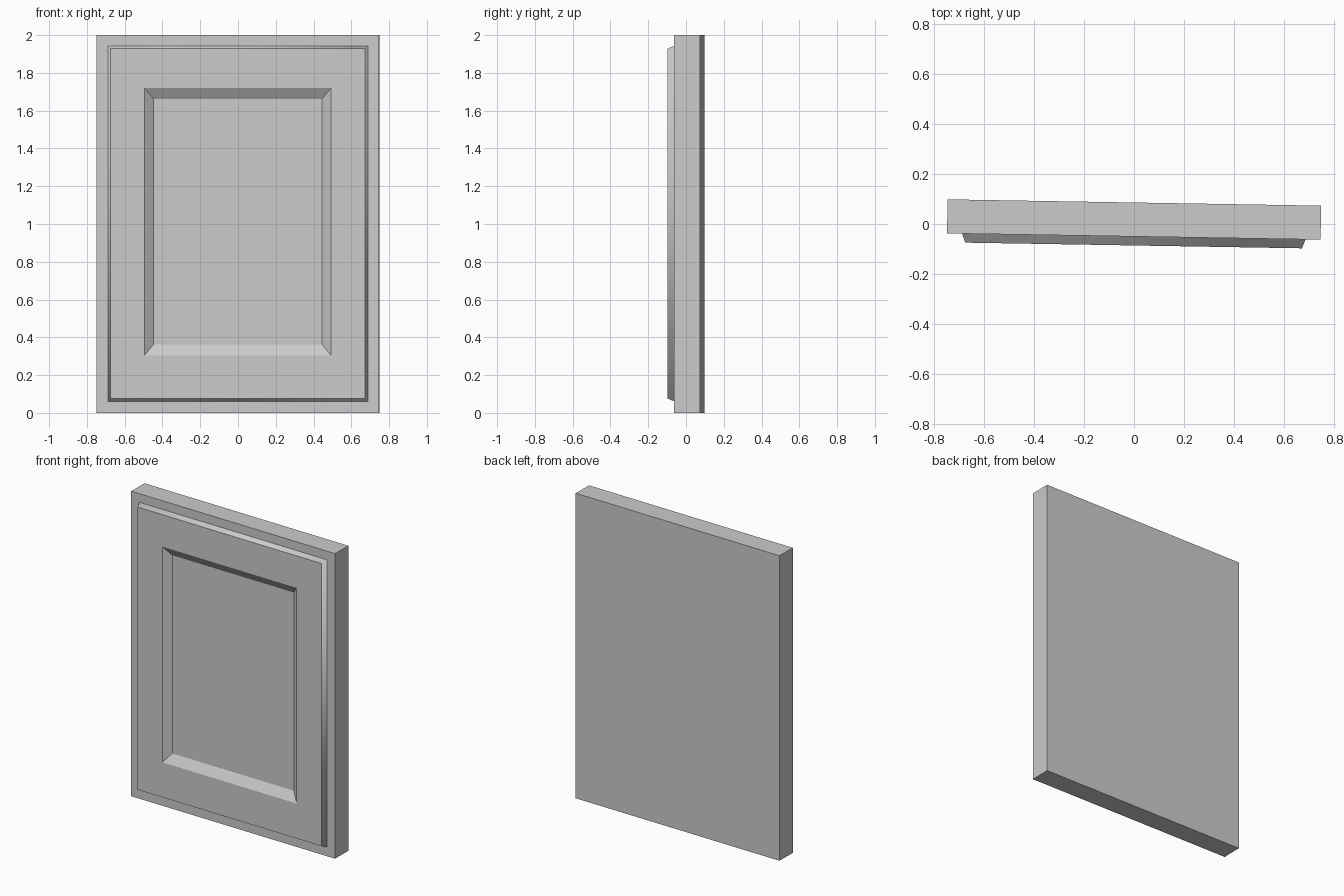
import bpy
import bmesh
from mathutils import Matrix

cube = bpy.data.objects.get("Cube")
if cube:
    bpy.data.objects.remove(cube, do_unlink=True)

# One plain grey for the whole door
grey = bpy.data.materials.new("light_grey")
grey.use_nodes = True
color = (0.6, 0.6, 0.6, 1.0)
grey.diffuse_color = color
grey.node_tree.nodes["Principled BSDF"].inputs["Base Color"].default_value = color

# Depths of the three planes
BACK, SLAB, FRAME = 0.086, -0.05, -0.086

# Nested rectangles from back to recess: half width, bottom, top, depth
PROFILE = [
    (0.748, 0.0, 2.0, BACK),
    (0.748, 0.0, 2.0, SLAB),
    (0.688, 0.061, 1.943, SLAB),
    (0.674, 0.076, 1.929, FRAME),
    (0.493, 0.305, 1.719, FRAME),
    (0.446, 0.363, 1.662, SLAB),
]
OUTER_BEVEL = 2  # span between profile rings that is softly shaded


def rectangle(bm, half, bottom, top, y):
    corners = [(-half, bottom), (half, bottom), (half, top), (-half, top)]
    return [bm.verts.new((x, y, z)) for x, z in corners]


bm = bmesh.new()
rings = [rectangle(bm, *row) for row in PROFILE]

# Back face and recessed centre panel
bm.faces.new(rings[0])
bm.faces.new(rings[-1])

# Sides, border, raised frame and bevels
soft = []
for span, (a, b) in enumerate(zip(rings, rings[1:])):
    for i in range(4):
        j = (i + 1) % 4
        face = bm.faces.new((a[i], a[j], b[j], b[i]))
        if span == OUTER_BEVEL:
            soft.append(face)

bmesh.ops.recalc_face_normals(bm, faces=bm.faces)

# The outer bevel shades around its corners; every other edge stays crisp
for face in soft:
    face.smooth = True
for edge in bm.edges:
    edge.smooth = all(f in soft for f in edge.link_faces)

# The door stands slightly ajar
bm.transform(Matrix.Rotation(-0.0168, 4, 'Z'))

mesh = bpy.data.meshes.new("panel_door")
bm.to_mesh(mesh)
bm.free()
mesh.materials.append(grey)
door = bpy.data.objects.new("panel_door", mesh)
bpy.context.collection.objects.link(door)
